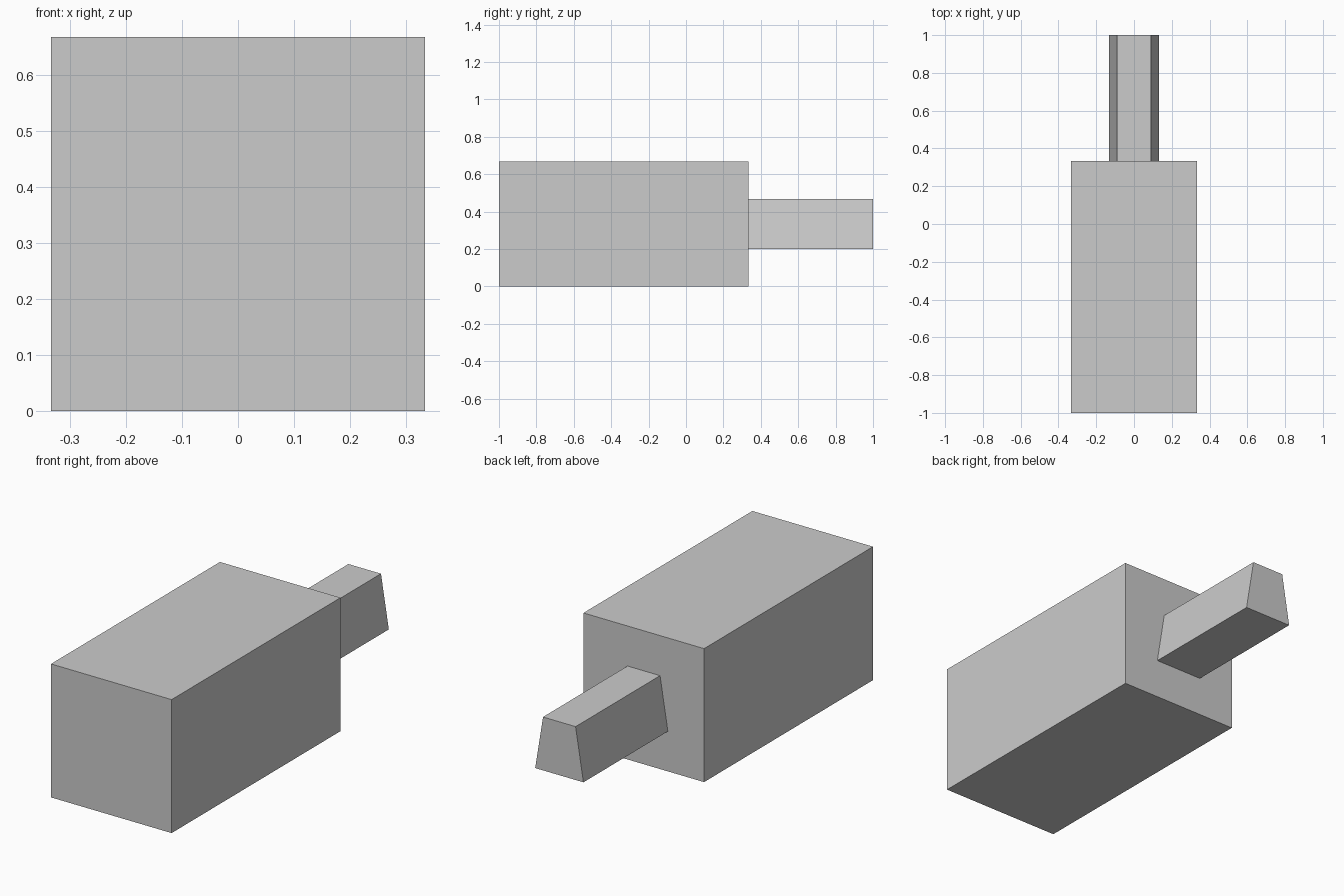
import bpy
import bmesh

# Remove the default object
cube = bpy.data.objects.get("Cube")
if cube:
    bpy.data.objects.remove(cube, do_unlink=True)

# Single light grey material
grey = bpy.data.materials.new("light_grey")
grey.use_nodes = True
colour = (0.6, 0.6, 0.6, 1.0)
grey.diffuse_color = colour
grey.node_tree.nodes["Principled BSDF"].inputs["Base Color"].default_value = colour


def prism(name, half_bottom, half_top, z0, z1, y0, y1):
    """Extrude a symmetrical x-z trapezoid along y."""
    bm = bmesh.new()
    section = [(-half_bottom, z0), (half_bottom, z0), (half_top, z1), (-half_top, z1)]
    face = bm.faces.new([bm.verts.new((x, y0, z)) for x, z in section])
    result = bmesh.ops.extrude_face_region(bm, geom=[face], use_keep_orig=True)
    moved = [g for g in result["geom"] if isinstance(g, bmesh.types.BMVert)]
    bmesh.ops.translate(bm, vec=(0, y1 - y0, 0), verts=moved)
    bmesh.ops.recalc_face_normals(bm, faces=bm.faces)
    mesh = bpy.data.meshes.new(name)
    bm.to_mesh(mesh)
    bm.free()
    mesh.materials.append(grey)
    obj = bpy.data.objects.new(name, mesh)
    bpy.context.collection.objects.link(obj)
    return obj


# Square head block
prism("head_block", 0.3333, 0.3333, 0, 0.6667, -1, 0.3333)

# Tapered handle at the back
prism("handle", 0.1333, 0.09, 0.2, 0.4667, 0.3333, 1)
